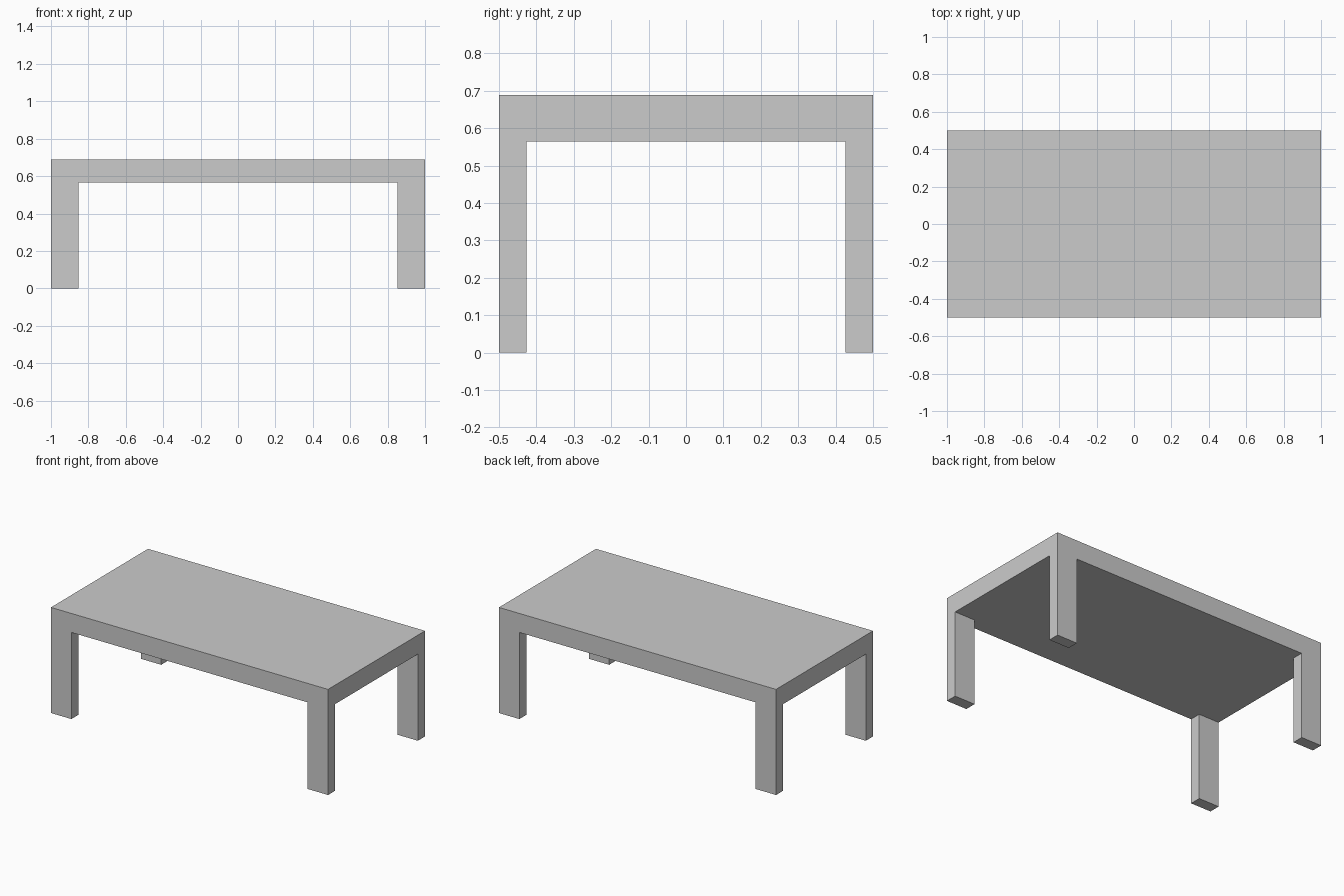
import bpy
import bmesh
from mathutils import Matrix

if "Cube" in bpy.data.objects:
    bpy.data.objects.remove(bpy.data.objects["Cube"])

LENGTH, WIDTH, HEIGHT = 2.0, 1.0, 0.689
UNDERSIDE = 0.565
LEG_X, LEG_Y = 0.147, 0.0735
inner_x, inner_y = LENGTH / 2 - LEG_X, WIDTH / 2 - LEG_Y

bm = bmesh.new()

# Table top slab
thickness = HEIGHT - UNDERSIDE
bmesh.ops.create_cube(
    bm, size=1,
    matrix=Matrix.Translation((0, 0, UNDERSIDE + thickness / 2))
    @ Matrix.Diagonal((LENGTH, WIDTH, thickness, 1)))

# Cut lines marking the leg footprints
for axis, offset in (((1, 0, 0), inner_x), ((0, 1, 0), inner_y)):
    for side in (-1, 1):
        bmesh.ops.bisect_plane(
            bm, geom=bm.verts[:] + bm.edges[:] + bm.faces[:],
            plane_co=[c * offset * side for c in axis], plane_no=axis)

# Four legs drawn down from the corners, flush with the top's sides
bm.normal_update()
corners = []
for f in bm.faces:
    c = f.calc_center_median()
    if f.normal.z < -0.9 and abs(c.x) > inner_x and abs(c.y) > inner_y:
        corners.append(f)
for f in bmesh.ops.extrude_discrete_faces(bm, faces=corners)["faces"]:
    for v in f.verts:
        v.co.z = 0

bmesh.ops.recalc_face_normals(bm, faces=bm.faces[:])
mesh = bpy.data.meshes.new("coffee_table")
bm.to_mesh(mesh)
bm.free()
bpy.context.collection.objects.link(bpy.data.objects.new("coffee_table", mesh))
